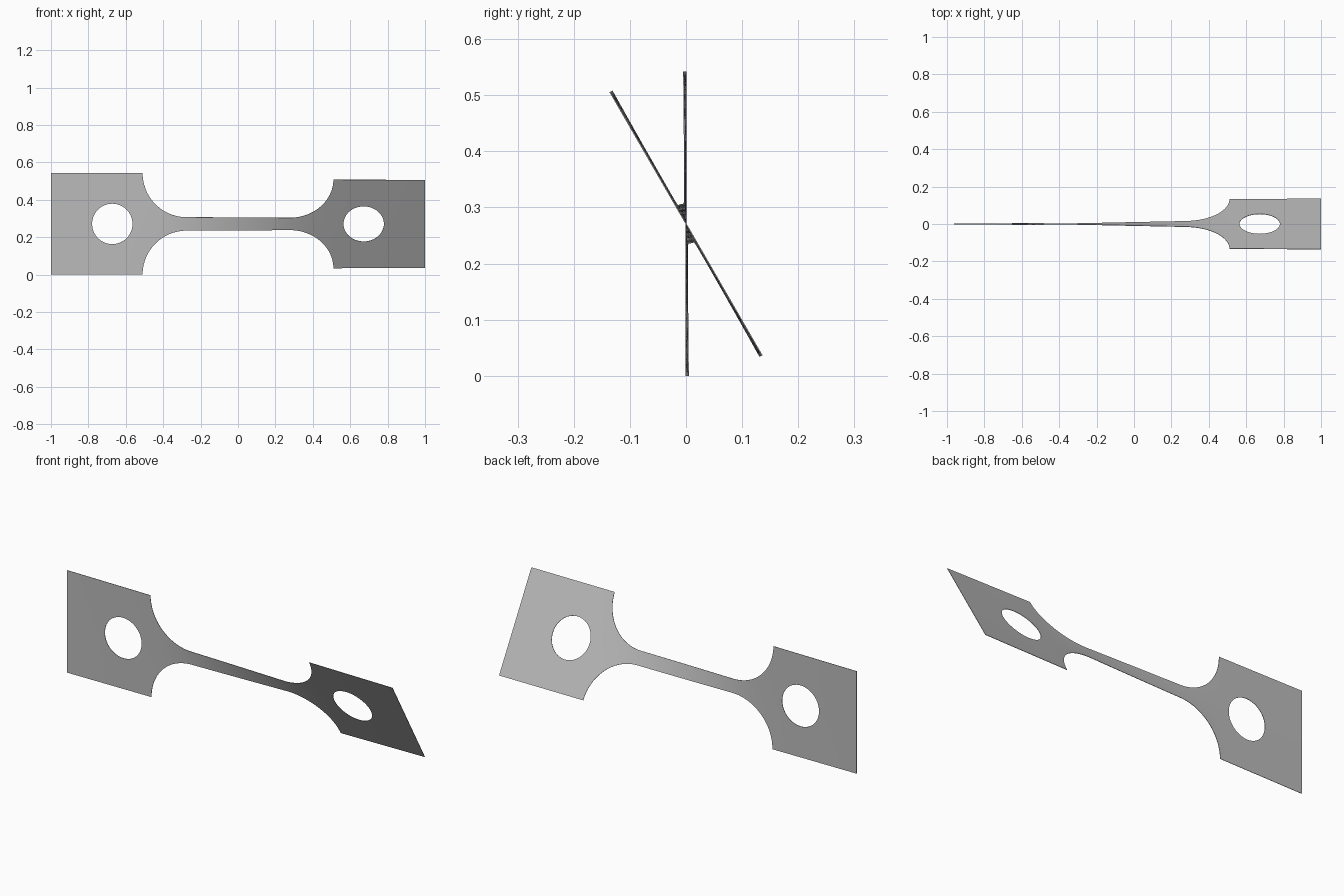
import bpy
import bmesh
from math import sin, cos, pi, radians, sqrt

default = bpy.data.objects.get("Cube")
if default:
    bpy.data.objects.remove(default, do_unlink=True)

HALF_W = 0.271      # half width of the square grips
NECK = 0.036        # half width of the narrow middle
GRIP_X = 0.51       # inner end of the grips
RADIUS = HALF_W - NECK
ARC_X = GRIP_X - RADIUS
HOLE_X, HOLE_R = 0.672, 0.108
TWIST = radians(30)
ROWS = 4


def outer(x):
    """Half width of the strip: grip, round fillet, neck."""
    d = abs(x) - ARC_X
    if d <= 0:
        return NECK
    if d >= RADIUS:
        return HALF_W
    return HALF_W - sqrt(RADIUS ** 2 - d ** 2)


def inner(x):
    """Half height of the round hole, zero elsewhere."""
    d = abs(x) - HOLE_X
    return sqrt(max(0, HOLE_R ** 2 - d ** 2)) if abs(d) < HOLE_R - 1e-6 else 0


# Column positions along one half, then mirrored
half = [ARC_X * i / 14 for i in range(15)]
half += [ARC_X + RADIUS * sin(pi / 2 * i / 20) for i in range(1, 21)]
half += [HOLE_X - HOLE_R * cos(pi * i / 28) for i in range(29)]
half += [0.89, 1.0]
columns = [-x for x in reversed(half[1:])] + half

# Twist builds up fastest where the strip is narrow
angles = [0.0]
for a, b in zip(columns, columns[1:]):
    mid = (a + b) / 2
    stiffness = outer(mid) * (2.5 if abs(mid) > GRIP_X else 1)
    angles.append(angles[-1] + (b - a) / stiffness)
angles = [TWIST * a / angles[-1] for a in angles]

# Sheet: upper and lower bands, joined wherever there is no hole
bm = bmesh.new()
for side in (1, -1):
    grid = []
    for x, t in zip(columns, angles):
        lo, hi = inner(x), outer(x)
        line = []
        for r in range(ROWS + 1):
            s = side * (lo + (hi - lo) * r / ROWS)
            line.append(bm.verts.new((x, -s * sin(t), HALF_W + s * cos(t))))
        grid.append(line)
    for p, q in zip(grid, grid[1:]):
        for r in range(ROWS):
            face = [p[r], q[r], q[r + 1], p[r + 1]]
            bm.faces.new(face if side > 0 else face[::-1])
bmesh.ops.remove_doubles(bm, verts=bm.verts, dist=1e-5)
mesh = bpy.data.meshes.new("twisted_strip")
bm.to_mesh(mesh)
bm.free()

strip = bpy.data.objects.new("twisted_strip", mesh)
bpy.context.collection.objects.link(strip)

# Plain grey metal
grey = bpy.data.materials.new("grey_metal")
grey.use_nodes = True
colour = (0.5, 0.5, 0.5, 1)
grey.diffuse_color = colour
grey.node_tree.nodes["Principled BSDF"].inputs["Base Color"].default_value = colour
mesh.materials.append(grey)

# Thin sheet thickness, smooth faces with sharp rims
thick = strip.modifiers.new("thickness", "SOLIDIFY")
thick.thickness = 0.002
thick.offset = 0
bpy.context.view_layer.objects.active = strip
strip.select_set(True)
bpy.ops.object.modifier_apply(modifier=thick.name)
bpy.ops.object.shade_smooth_by_angle(angle=radians(30))
